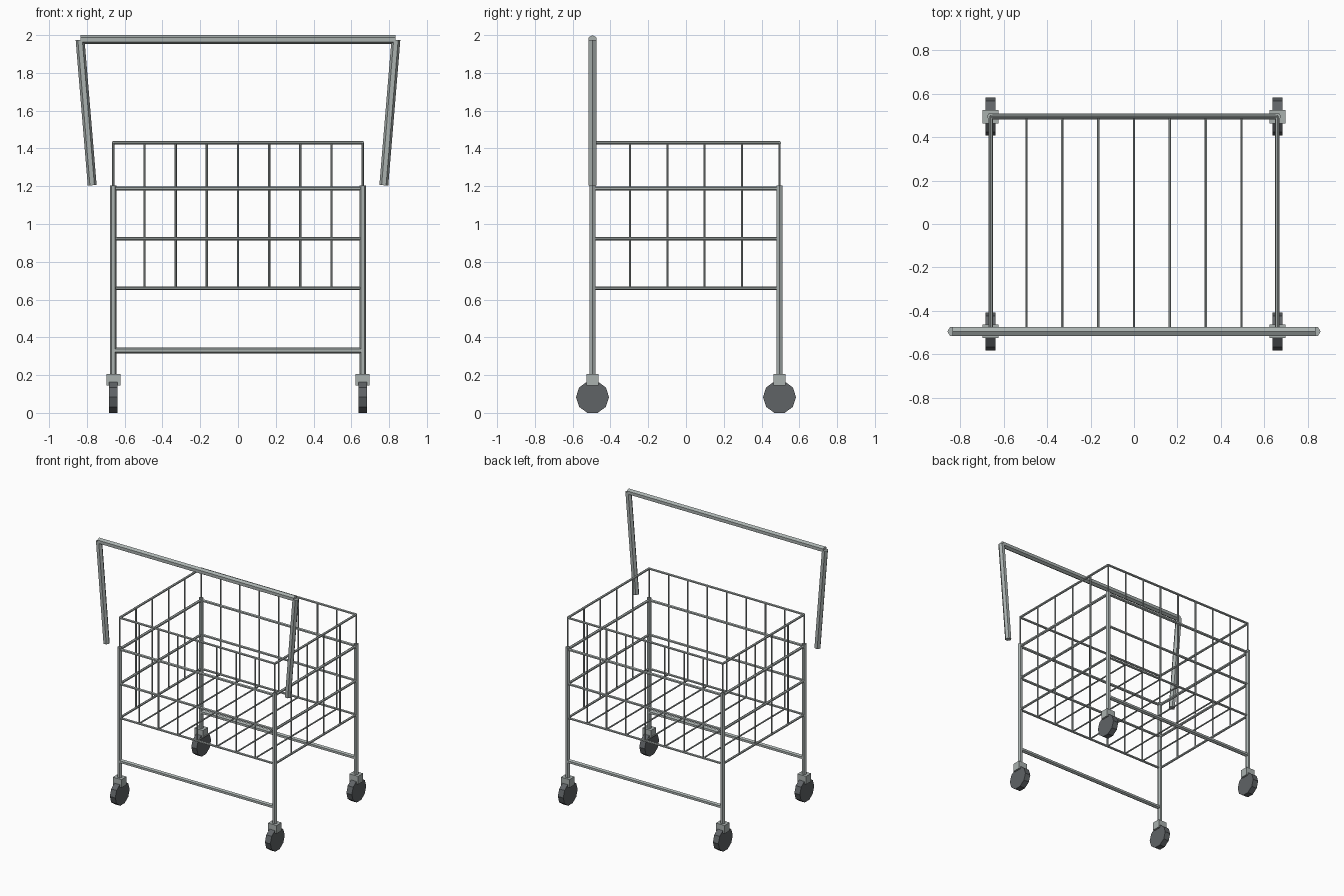
import bpy, bmesh
from mathutils import Matrix, Vector

cube = bpy.data.objects.get("Cube")
if cube:
    bpy.data.objects.remove(cube, do_unlink=True)

X, Y, Z = Vector((1, 0, 0)), Vector((0, 1, 0)), Vector((0, 0, 1))


def material(name, color):
    mat = bpy.data.materials.new(name)
    mat.use_nodes = True
    mat.diffuse_color = color
    mat.node_tree.nodes["Principled BSDF"].inputs["Base Color"].default_value = color
    return mat


metal = material("grey metal", (0.40, 0.44, 0.43, 1))
rubber = material("dark rubber", (0.115, 0.125, 0.133, 1))


def rod(bm, a, b, r, corner, sides=6):
    """Capped prism from a to b with one edge facing the corner direction."""
    a, b = Vector(a), Vector(b)
    axis = (b - a).normalized()
    y = (corner - axis * corner.dot(axis)).normalized()
    rot = Matrix((y.cross(axis), y, axis)).transposed().to_4x4()
    bmesh.ops.create_cone(bm, cap_ends=True, segments=sides, radius1=r, radius2=r,
                          depth=(b - a).length,
                          matrix=Matrix.Translation((a + b) / 2) @ rot)


def box(bm, center, size):
    bmesh.ops.create_cube(bm, size=1, matrix=Matrix.Translation(center) @ Matrix.Diagonal((*size, 1)))


def finish(bm, name, mat):
    mesh = bpy.data.meshes.new(name)
    bm.to_mesh(mesh)
    bm.free()
    mesh.materials.append(mat)
    obj = bpy.data.objects.new(name, mesh)
    bpy.context.collection.objects.link(obj)


W, D = 0.66, 0.495                # half width and depth of the frame
BOTTOM, RIM, LEG_TOP = 0.66, 1.43, 1.205
WIRE = 0.006

# Legs, caster blocks and wheels
for sx, side in ((-1, "right"), (1, "left")):
    for sy, end in ((-1, "front"), (1, "back")):
        x, y = sx * W, sy * D
        bm = bmesh.new()
        rod(bm, (x, y, 0.19), (x, y, LEG_TOP), 0.0175, X)
        finish(bm, f"{end}_{side}_leg", metal)
        bm = bmesh.new()
        box(bm, (x, y, 0.175), (0.074, 0.062, 0.062))
        finish(bm, f"{end}_{side}_caster_block", metal)
        bm = bmesh.new()
        rod(bm, (x - 0.023, y, 0.0832), (x + 0.023, y, 0.0832), 0.0875, Y, 10)
        finish(bm, f"{end}_{side}_wheel", rubber)

# Lower crossbars at front and back
for sy, end in ((-1, "front"), (1, "back")):
    bm = bmesh.new()
    rod(bm, (-W, sy * D, 0.33), (W, sy * D, 0.33), 0.0165, Z)
    finish(bm, f"{end}_crossbar", metal)

# Horizontal basket rails on all four sides
bm = bmesh.new()
for z, r in ((BOTTOM, 0.009), (0.922, 0.010), (1.188, 0.011), (RIM, 0.009)):
    for s in (-1, 1):
        rod(bm, (-W, s * D, z), (W, s * D, z), r, Z)
        rod(bm, (s * W, -D, z), (s * W, D, z), r, Z)
finish(bm, "basket_rails", metal)

# Upright basket wires, including the corners above the legs
bm = bmesh.new()
for s in (-1, 1):
    for i in range(-3, 4):
        x = i * W / 4
        rod(bm, (x, s * D, BOTTOM), (x, s * D, RIM), WIRE, X)
    for i in (-3, -1, 1, 3):
        y = i * D / 5
        rod(bm, (s * W, y, BOTTOM), (s * W, y, RIM), WIRE, X)
    for t in (-1, 1):
        rod(bm, (s * W, t * D, LEG_TOP - 0.01), (s * W, t * D, RIM), WIRE, X)
finish(bm, "basket_wires", metal)

# Basket floor wires
bm = bmesh.new()
for i in range(-3, 4):
    x = i * W / 4
    rod(bm, (x, -D, BOTTOM), (x, D, BOTTOM), WIRE, Z)
finish(bm, "basket_floor_wires", metal)

# Push handle with two splayed arms
bm = bmesh.new()
rod(bm, (-0.835, -D, 1.9765), (0.835, -D, 1.9765), 0.0235, Z)
finish(bm, "handle_bar", metal)
for s, side in ((-1, "right"), (1, "left")):
    bm = bmesh.new()
    rod(bm, (s * 0.772, -D, 1.205), (s * 0.836, -D, 1.975), 0.0235, X)
    finish(bm, f"{side}_handle_arm", metal)
